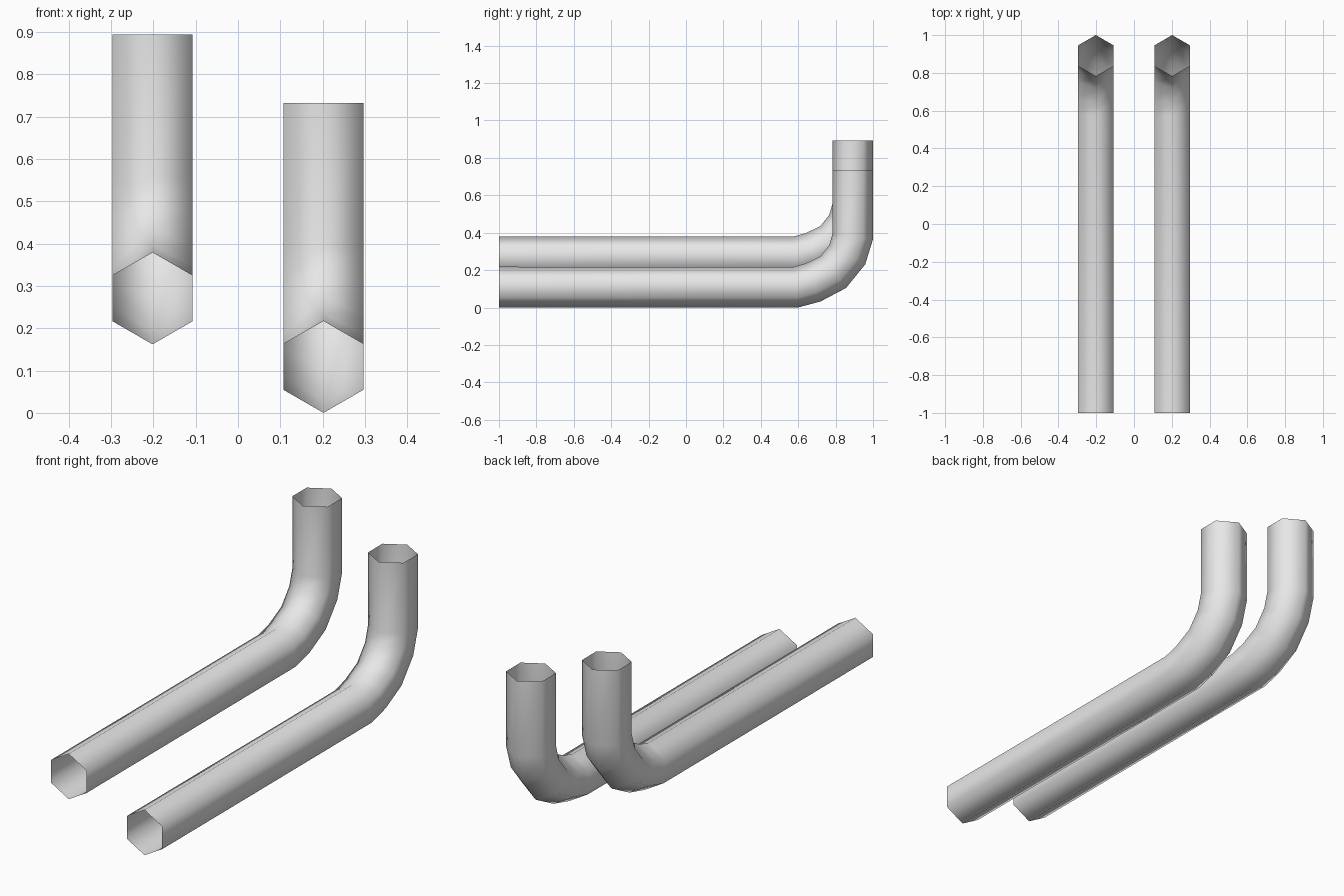
import bpy, bmesh, math
from mathutils import Vector

cube = bpy.data.objects.get("Cube")
if cube:
    bpy.data.objects.remove(cube, do_unlink=True)

RADIUS = 0.109
SIDES = 6

# One plain grey for both pipes
grey = bpy.data.materials.new("pale_grey")
grey.use_nodes = True
colour = (0.8, 0.8, 0.8, 1)
grey.diffuse_color = colour
grey.node_tree.nodes["Principled BSDF"].inputs["Base Color"].default_value = colour

# Centre line in the y-z plane: long run, bend, short riser
PATH = [(-1, 0.109), (0.588, 0.109), (0.68, 0.134), (0.787, 0.189),
        (0.862, 0.282), (0.891, 0.378), (0.891, 0.732)]


def bent_pipe(name, x, lift):
    """Sweep an open hexagonal tube along the centre line."""
    points = [Vector((x, y, z + lift)) for y, z in PATH]
    bm = bmesh.new()
    side = Vector((1, 0, 0))
    rings = []
    for i, p in enumerate(points):
        # Tangent halfway between the neighbouring segments
        tangent = Vector()
        if i > 0:
            tangent += (p - points[i - 1]).normalized()
        if i < len(points) - 1:
            tangent += (points[i + 1] - p).normalized()
        up = side.cross(tangent.normalized())
        ring = []
        for k in range(SIDES):
            a = math.tau * k / SIDES
            ring.append(bm.verts.new(p + RADIUS * (math.cos(a) * up + math.sin(a) * side)))
        rings.append(ring)
    for r0, r1 in zip(rings, rings[1:]):
        for k in range(SIDES):
            n = (k + 1) % SIDES
            face = bm.faces.new((r0[k], r1[k], r1[n], r0[n]))
            face.smooth = True
            face.normal_update()
            outward = face.calc_center_median() - sum((v.co for v in r0 + r1), Vector()) / (2 * SIDES)
            if face.normal.dot(outward) < 0:
                face.normal_flip()
    mesh = bpy.data.meshes.new(name)
    bm.to_mesh(mesh)
    bm.free()
    mesh.materials.append(grey)
    obj = bpy.data.objects.new(name, mesh)
    bpy.context.collection.objects.link(obj)
    return obj


# Left pipe rests on the ground, right pipe sits higher
bent_pipe("left_pipe", 0.202, 0)
bent_pipe("right_pipe", -0.202, 0.162)
